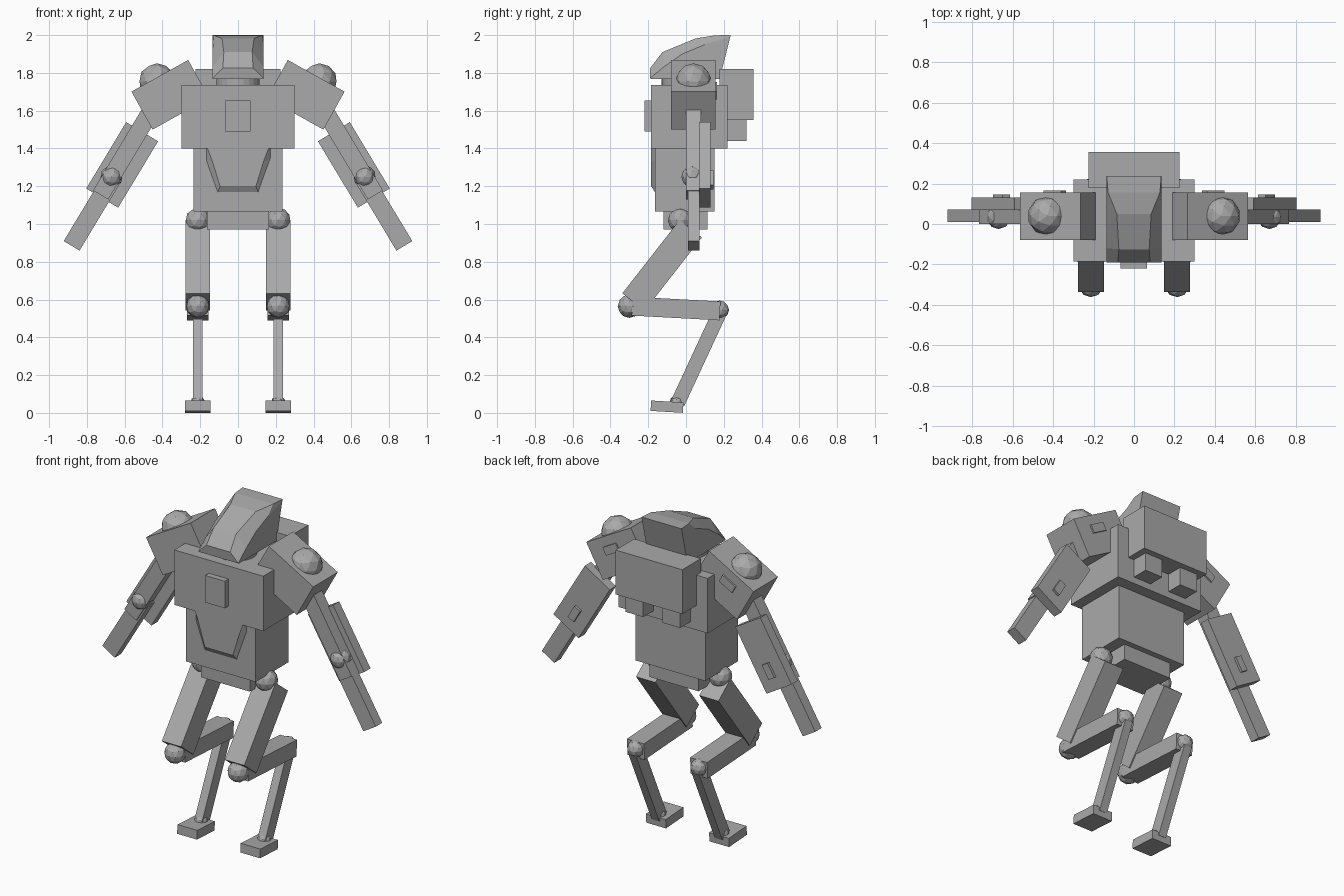
import bpy, bmesh, math
from mathutils import Matrix, Vector

if "Cube" in bpy.data.objects:
    bpy.data.objects.remove(bpy.data.objects["Cube"])

grey = bpy.data.materials.new("plain grey")
grey.diffuse_color = (0.4, 0.4, 0.4, 1)
grey.use_nodes = True
grey.node_tree.nodes["Principled BSDF"].inputs["Base Color"].default_value = grey.diffuse_color


def finish(name, bm):
    bmesh.ops.recalc_face_normals(bm, faces=bm.faces)
    me = bpy.data.meshes.new(name)
    bm.to_mesh(me)
    bm.free()
    me.materials.append(grey)
    ob = bpy.data.objects.new(name, me)
    bpy.context.collection.objects.link(ob)
    return ob


def box(name, x, y, z, frame=None):
    """Box from min/max ranges, optionally placed by a local frame."""
    bm = bmesh.new()
    bmesh.ops.create_cube(bm, size=1)
    for v in bm.verts:
        v.co = Vector([r[0] + (c + 0.5) * (r[1] - r[0]) for c, r in zip(v.co, (x, y, z))])
    if frame:
        bm.transform(frame)
    return finish(name, bm)


def ball(name, centre, r):
    bm = bmesh.new()
    bmesh.ops.create_icosphere(bm, subdivisions=2, radius=r, matrix=Matrix.Translation(centre))
    return finish(name, bm)


def link(name, x, w, a, b, t):
    """Bar of width w and thickness t between two (y, z) points."""
    a, b = Vector((x, *a)), Vector((x, *b))
    d = b - a
    frame = Matrix.Translation(a) @ Matrix.Rotation(math.atan2(d.z, d.y), 4, 'X')
    return box(name, (-w / 2, w / 2), (0, d.length), (-t / 2, t / 2), frame)


def loft(name, rings):
    """Skin equal-length rings of points and cap both ends."""
    bm = bmesh.new()
    rows = [[bm.verts.new(p) for p in ring] for ring in rings]
    n = len(rows[0])
    for r, s in zip(rows, rows[1:]):
        for i in range(n):
            bm.faces.new((r[i], r[(i + 1) % n], s[(i + 1) % n], s[i]))
    bm.faces.new(rows[0])
    bm.faces.new(rows[-1])
    return finish(name, bm)


# Torso
box("chest", (-.30, .30), (-.185, .22), (1.40, 1.735))
box("abdomen", (-.235, .235), (-.165, .15), (1.065, 1.40))
box("pelvis", (-.165, .165), (-.12, .115), (.97, 1.07))
box("chest_plate", (-.068, .065), (-.22, -.18), (1.49, 1.655))

# Belly guard: bevelled plate
outer = [(-.175, 1.41), (-.175, 1.34), (-.11, 1.16), (.11, 1.16), (.175, 1.34), (.175, 1.41)]
inner = [(-.165, 1.41), (-.135, 1.33), (-.095, 1.20), (.095, 1.20), (.135, 1.33), (.165, 1.41)]
loft("belly_guard", [[(x, -.16, z) for x, z in outer], [(x, -.184, z) for x, z in inner]])

# Backpack with two thrusters
box("backpack", (-.225, .225), (.178, .357), (1.55, 1.82))

# Neck
bm = bmesh.new()
bmesh.ops.create_cone(bm, cap_ends=True, segments=24, radius1=.115, radius2=.115, depth=.08,
                      matrix=Matrix.Translation((0, -.015, 1.75)))
finish("neck", bm)

# Head: ridge (y, z, half width), side crease (y, z), bottom y
W = .135
stations = [((-.19, 1.825, .08), (-.19, 1.772), -.185),
            ((-.125, 1.91, .075), (-.12, 1.83), -.12),
            ((.05, 1.982, .085), (-.02, 1.90), -.02),
            ((.155, 1.999, .128), (.10, 1.95), .08),
            ((.237, 2.0, .135), (.235, 1.992), .178)]
loft("head", [[(-w, y, z), (w, y, z), (W, cy, cz), (W, by, 1.768), (-W, by, 1.768), (-W, cy, cz)]
              for (y, z, w), (cy, cz), by in stations])

for s, side in ((-1, "left"), (1, "right")):
    def limb_frame(px, pz, dx, dz):
        """Local x runs along (dx, dz), local z is across it, outward and up."""
        d = Vector((dx, 0, dz)).normalized()
        n = Vector((-d.z, 0, d.x)) * (1 if s > 0 else -1)
        return Matrix(((d.x, 0, n.x, px), (0, 1, 0, 0), (d.z, 0, n.z, pz), (0, 0, 0, 1)))

    box(side + "_thruster", sorted((s * .065, s * .185)), (.20, .32), (1.44, 1.56))

    # Shoulder
    f = limb_frame(s * .358, 1.684, s * .873, -.487)
    box(side + "_shoulder", (-.172, .172), (-.08, .155), (-.115, .115), f)
    box(side + "_shoulder_panel", (-.03, .07), (.15, .165), (.01, .06), f)
    ball(side + "_shoulder_cap", (s * .43, .04, 1.755), .096)

    # Arm
    f = limb_frame(s * .672, 1.249, s * .515, -.857)
    box(side + "_upper_arm", (-.42, .11), (.0, .08), (-.048, .045), f)
    box(side + "_forearm", (-.02, .42), (.01, .072), (-.058, .04), f)
    box(side + "_arm_guard", (-.29, .12), (.07, .13), (-.116, .081), f)
    box(side + "_arm_panel", (-.04, .05), (.12, .145), (-.045, .0), f)
    ball(side + "_elbow", (s * .67, .035, 1.25), .06)

    # Leg
    x = s * .213
    ball(side + "_hip", (x, -.03, 1.02), .066)
    link(side + "_thigh", x, .13, (.025, .975), (-.278, .587), .15)
    ball(side + "_knee", (x, -.30, .565), .062)
    link(side + "_middle_leg", x, .115, (-.285, .565), (.18, .54), .10)
    ball(side + "_rear_knee", (x, .178, .545), .05)
    link(side + "_shin", x, .052, (.178, .53), (-.045, .05), .076)
    ball(side + "_ankle", (x, -.05, .055), .038)
    link(side + "_foot", x, .133, (-.186, .038), (-.015, .028), .055)
